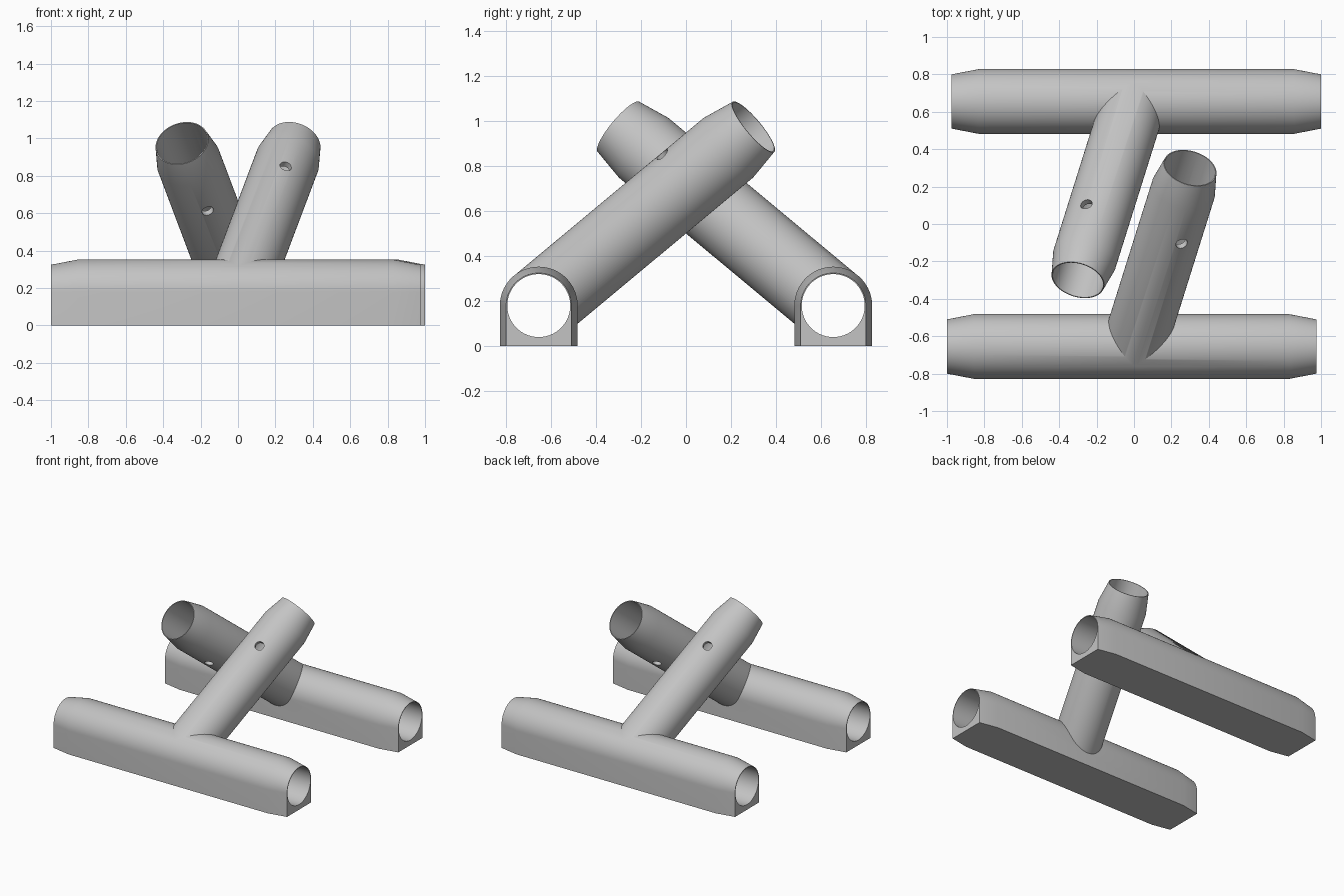
import bpy, bmesh, math
from mathutils import Vector, Matrix

if "Cube" in bpy.data.objects:
    bpy.data.objects.remove(bpy.data.objects["Cube"])

SEG = 96
AXIS_Y, AXIS_Z = -0.655, 0.179      # centre line of the foot sleeve
R_OUT, R_TIP, R_BORE = 0.173, 0.145, 0.14
ORIGIN = Vector((0, AXIS_Y, AXIS_Z))
LEAN = Vector((0.30, 0.955, 0.795)).normalized()
LEAN_LEN = 1.278

grey = bpy.data.materials.new("light grey")
grey.diffuse_color = (0.55, 0.55, 0.55, 1)
grey.use_nodes = True
grey.node_tree.nodes["Principled BSDF"].inputs["Base Color"].default_value = grey.diffuse_color


def loft(name, rings):
    """Closed solid through rings with equal point counts."""
    bm = bmesh.new()
    loops = [[bm.verts.new(p) for p in ring] for ring in rings]
    n = len(loops[0])
    for a, b in zip(loops, loops[1:]):
        for i in range(n):
            bm.faces.new((a[i], a[(i + 1) % n], b[(i + 1) % n], b[i]))
    bm.faces.new(loops[0][::-1])
    bm.faces.new(loops[-1])
    bmesh.ops.recalc_face_normals(bm, faces=bm.faces)
    mesh = bpy.data.meshes.new(name)
    bm.to_mesh(mesh)
    bm.free()
    obj = bpy.data.objects.new(name, mesh)
    bpy.context.collection.objects.link(obj)
    mesh.materials.append(grey)
    return obj


def arch(x, r):
    """Flat-bottomed arch section of a foot sleeve."""
    pts = [(x, AXIS_Y + r * math.cos(math.pi * i / 48),
            AXIS_Z + r * math.sin(math.pi * i / 48)) for i in range(49)]
    return pts + [(x, AXIS_Y - r, 0), (x, AXIS_Y + r, 0)]


def rod(name, start, axis, stations, seg=SEG):
    """Round solid; stations are (distance, radius) along the axis."""
    rot = axis.to_track_quat('Z', 'Y').to_matrix()
    return loft(name, [[start + rot @ Vector((r * math.cos(2 * math.pi * i / seg),
                                              r * math.sin(2 * math.pi * i / seg), d))
                        for i in range(seg)] for d, r in stations])


def combine(obj, tool, operation):
    mod = obj.modifiers.new(operation.lower(), 'BOOLEAN')
    mod.operation, mod.object, mod.solver = operation, tool, 'EXACT'
    bpy.context.view_layer.objects.active = obj
    bpy.ops.object.modifier_apply(modifier=mod.name)
    bpy.data.objects.remove(tool)


# Foot sleeve with tapered ends
fitting = loft("front_fitting", [arch(-1, R_TIP), arch(-0.855, R_OUT),
                                 arch(0.83, R_OUT), arch(0.975, R_TIP)])

# Leaning sleeve, tapered at its open end
combine(fitting, rod("leaning_sleeve", ORIGIN, LEAN,
                     [(0, 0.1725), (LEAN_LEN - 0.15, 0.1725), (LEAN_LEN, R_TIP)]), 'UNION')

# Bores through both sleeves
combine(fitting, rod("foot_bore", ORIGIN, Vector((1, 0, 0)),
                     [(-1.2, R_BORE), (1.2, R_BORE)]), 'DIFFERENCE')
combine(fitting, rod("leaning_bore", ORIGIN, LEAN,
                     [(0, 0.1395), (LEAN_LEN + 0.1, 0.1395)]), 'DIFFERENCE')

# Cross pin hole through both walls of the leaning sleeve
pin = Vector((0.046, -0.113, 0.118))
pin = (pin - LEAN * pin.dot(LEAN)).normalized()
combine(fitting, rod("pin_hole", ORIGIN + LEAN * 0.888, pin,
                     [(-0.25, 0.032), (0.25, 0.032)], 32), 'DIFFERENCE')

# Matching rear fitting, turned half way round
rear = fitting.copy()
rear.data = fitting.data.copy()
rear.name = "rear_fitting"
rear.data.transform(Matrix.Rotation(math.pi, 4, 'Z'))
bpy.context.collection.objects.link(rear)

for obj in (fitting, rear):
    bpy.ops.object.select_all(action='DESELECT')
    obj.select_set(True)
    bpy.context.view_layer.objects.active = obj
    bpy.ops.object.shade_smooth_by_angle(angle=math.radians(25))
